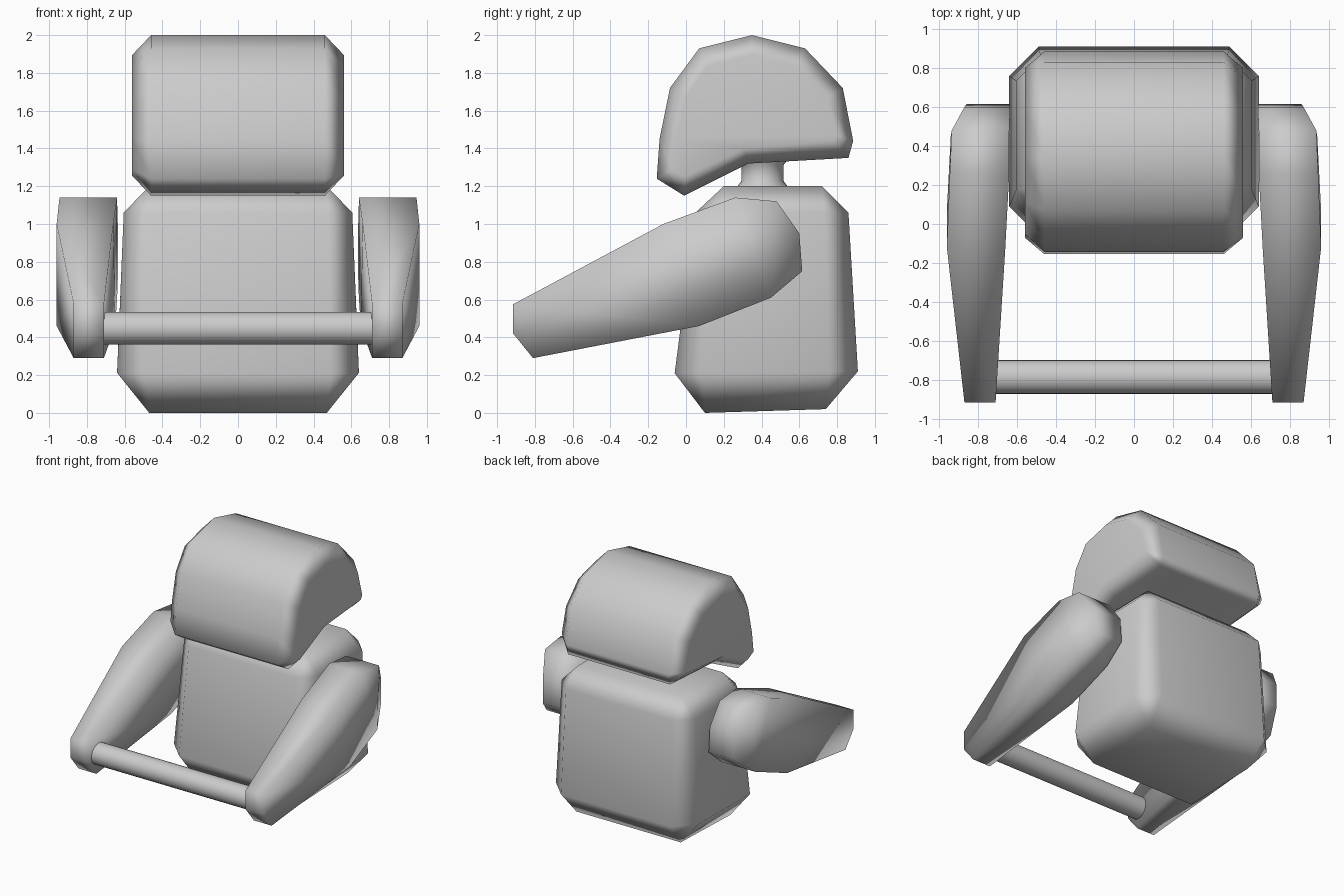
import bpy, bmesh, math

if "Cube" in bpy.data.objects:
    bpy.data.objects.remove(bpy.data.objects["Cube"])


def finish(name, bm, weighted=False, mirror=False, angle=180):
    bmesh.ops.remove_doubles(bm, verts=bm.verts, dist=0.0005)
    bmesh.ops.recalc_face_normals(bm, faces=bm.faces)
    me = bpy.data.meshes.new(name)
    bm.to_mesh(me)
    bm.free()
    ob = bpy.data.objects.new(name, me)
    bpy.context.collection.objects.link(ob)
    bpy.ops.object.select_all(action='DESELECT')
    ob.select_set(True)
    bpy.context.view_layer.objects.active = ob
    bpy.ops.object.shade_smooth_by_angle(angle=math.radians(angle))
    if mirror:
        ob.modifiers.new("Mirror", 'MIRROR')
    if weighted:
        ob.modifiers.new("Weighted", 'WEIGHTED_NORMAL')
    return ob


def loft(rings):
    """Skin a stack of equal-length closed rings and cap both ends."""
    bm = bmesh.new()
    vs = [[bm.verts.new(p) for p in r] for r in rings]
    n = len(rings[0])
    for a, b in zip(vs, vs[1:]):
        for i in range(n):
            j = (i + 1) % n
            bm.faces.new((a[i], a[j], b[j], b[i]))
    bm.faces.new(vs[0])
    bm.faces.new(vs[-1])
    return bm


def octagon(x, y0, y1, c, z0, z1):
    """Rectangle with corners cut by c; z runs from z0 (front) to z1 (back)."""
    pts = [(x - c, y0), (x, y0 + c), (x, y1 - c), (x - c, y1),
           (c - x, y1), (-x, y1 - c), (-x, y0 + c), (c - x, y0)]
    return [(px, py, z0 + (z1 - z0) * (py - y0) / (y1 - y0)) for px, py in pts]


# Torso: tapered block with chamfered edges
finish("torso", loft([octagon(0.47, 0.10, 0.74, 0, 0.0, 0.02),
                      octagon(0.64, -0.06, 0.91, 0.15, 0.21, 0.22),
                      octagon(0.605, 0.05, 0.86, 0.125, 1.06, 1.06),
                      octagon(0.47, 0.20, 0.72, 0, 1.2, 1.2)]), weighted=True)

# Head: helmet profile with smaller side caps
outer = [(-0.155, 1.24), (-0.01, 1.15), (0.33, 1.32), (0.86, 1.35), (0.885, 1.44),
         (0.83, 1.72), (0.63, 1.93), (0.35, 2.0), (0.07, 1.93), (-0.085, 1.72), (-0.14, 1.45)]
inner = [(-0.07, 1.29), (0.0, 1.255), (0.31, 1.40), (0.78, 1.44), (0.80, 1.47),
         (0.745, 1.67), (0.585, 1.835), (0.35, 1.895), (0.115, 1.835), (0.0, 1.67), (-0.05, 1.45)]
finish("head", loft([[(x, y, z) for y, z in prof] for x, prof in
                     ((-0.56, inner), (-0.46, outer), (0.46, outer), (0.56, inner))]),
       weighted=True)

# Neck: short round waist with flared ends
neck = [(0.14, 1.19), (0.11, 1.23), (0.11, 1.31), (0.15, 1.36)]
finish("neck", loft([[(r * math.cos(a), 0.405 + r * math.sin(a), z)
                      for a in (math.tau * i / 24 for i in range(24))] for r, z in neck]),
       angle=60)

# Arms: side outline with inner and outer x at each point
outline = [(-0.915, 0.575, 0.71, 0.87), (-0.12, 1.0, 0.66, 0.96), (0.26, 1.14, 0.64, 0.945),
           (0.48, 1.12, 0.64, 0.935), (0.60, 0.95, 0.635, 0.87), (0.615, 0.75, 0.635, 0.86),
           (0.45, 0.61, 0.64, 0.94), (0.07, 0.46, 0.65, 0.96), (-0.81, 0.29, 0.71, 0.87),
           (-0.915, 0.42, 0.71, 0.87)]
bm = bmesh.new()
a = [bm.verts.new((xi, y, z)) for y, z, xi, xo in outline]
b = [bm.verts.new((xo, y, z)) for y, z, xi, xo in outline]
for i in range(10):
    j = (i + 1) % 10
    bm.faces.new((a[i], a[j], b[j], b[i]))
for side in (a, b):
    for f in ((0, 8, 9), (0, 1, 7, 8), (1, 2, 6, 7), (2, 3, 6), (3, 4, 5, 6)):
        bm.faces.new([side[k] for k in f])
finish("arms", bm, mirror=True)

# Bar held between the wrists
finish("bar", loft([[(x, -0.785 + 0.087 * math.cos(t), 0.448 + 0.087 * math.sin(t))
                     for t in (math.tau * i / 24 for i in range(24))] for x in (-0.74, 0.74)]),
       angle=40)
